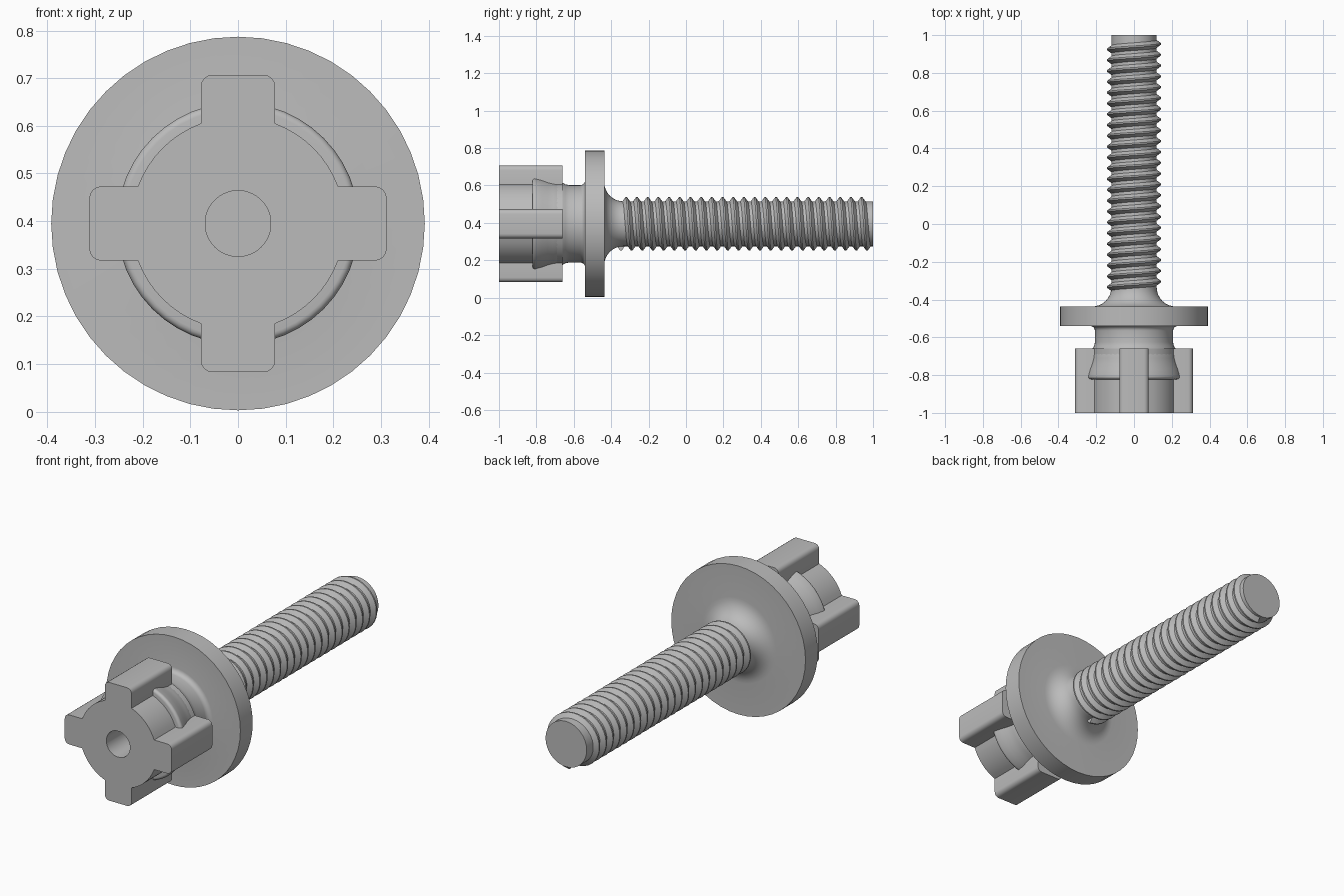
import bpy, bmesh
from math import sin, cos, radians, asin, degrees, pi
from mathutils import Vector

AXIS_Z = 0.395
HUB_R, HOLE_R, SHAFT_R = 0.224, 0.069, 0.12
LUG_HALF, LUG_REACH, LUG_ROUND = 0.078, 0.312, 0.025

cube = bpy.data.objects.get("Cube")
if cube:
    bpy.data.objects.remove(cube)

grey = bpy.data.materials.new("plain_grey")
grey.use_nodes = True
grey.diffuse_color = (0.5, 0.5, 0.5, 1)
grey.node_tree.nodes["Principled BSDF"].inputs["Base Color"].default_value = (0.5, 0.5, 0.5, 1)


def arc(cu, cv, r, start, end, steps):
    """Points on a circular arc, in degrees."""
    angles = [radians(start + (end - start) * i / steps) for i in range(steps + 1)]
    return [(cu + r * cos(a), cv + r * sin(a)) for a in angles]


def loft(name, rings):
    """Bridge closed rings of points in order and cap both ends."""
    bm = bmesh.new()
    loops = [[bm.verts.new(p) for p in ring] for ring in rings]
    for a, b in zip(loops, loops[1:]):
        for i in range(len(a)):
            j = (i + 1) % len(a)
            bm.faces.new((a[i], a[j], b[j], b[i]))
    bm.faces.new(loops[0])
    bm.faces.new(loops[-1])
    bmesh.ops.recalc_face_normals(bm, faces=bm.faces)
    mesh = bpy.data.meshes.new(name)
    bm.to_mesh(mesh)
    bm.free()
    mesh.materials.append(grey)
    obj = bpy.data.objects.new(name, mesh)
    bpy.context.collection.objects.link(obj)
    bpy.ops.object.select_all(action='DESELECT')
    obj.select_set(True)
    bpy.context.view_layer.objects.active = obj
    bpy.ops.object.shade_smooth_by_angle(angle=radians(32))
    return obj


def place(section, y):
    return [Vector((u, y, AXIS_Z + v)) for u, v in section]


def circle(y, r, count=48):
    return place([(r * cos(2 * pi * i / count), r * sin(2 * pi * i / count))
                  for i in range(count)], y)


# Hub: round core with four rounded lugs and a blind hole in the front
c = LUG_REACH - LUG_ROUND
w = LUG_HALF - LUG_ROUND
join = degrees(asin(LUG_HALF / HUB_R))
quarter = (arc(c, -w, LUG_ROUND, -90, 0, 4) + arc(c, w, LUG_ROUND, 0, 90, 4)
           + arc(0, 0, HUB_R, join, 90 - join, 8))
outline = []
for turn in range(4):
    for u, v in quarter:
        for _ in range(turn):
            u, v = -v, u
        outline.append((u, v))


def shrunk(r):
    return [tuple(Vector(p).normalized() * r) for p in outline]


loft("lugged_hub", [place(shrunk(HOLE_R), -0.6), place(shrunk(HOLE_R), -1),
                    place(outline, -1), place(outline, -0.66),
                    place(shrunk(0.15), -0.66), place(shrunk(0.15), -0.56)])

# Body: snap ridge, neck, flange, fillet and shaft turned as one profile
profile = [(-0.58, 0.15), (-0.822, 0.2)]
profile += arc(-0.808, 0.24, 0.014, 180, 70, 5)
profile += [(-0.77, 0.245), (-0.74, 0.234), (-0.71, 0.227), (-0.66, 0.22),
            (-0.645, 0.211), (-0.625, 0.207)]
profile += arc(-0.565, 0.232, 0.025, -90, 0, 5)
profile += [(-0.54, 0.392), (-0.437, 0.392)]
profile += arc(-0.335, 0.222, 0.102, 180, 270, 8)
profile += [(1, SHAFT_R)]
loft("flanged_shaft", [circle(y, r) for y, r in profile])

# Thread: tapered ridge swept along a right-handed helix
TURNS, STEPS, PITCH, START = 23, 36, 0.0572, -0.348
ridge = [(-0.025, 0.114), (-0.004, 0.143), (0.004, 0.143), (0.025, 0.114)]
rings = []
for i in range(TURNS * STEPS + 1):
    a = pi + 2 * pi * i / STEPS
    y = START + PITCH * i / STEPS
    rings.append([Vector((r * sin(a), y + dy, AXIS_Z + r * cos(a))) for dy, r in ridge])
loft("screw_thread", rings)
